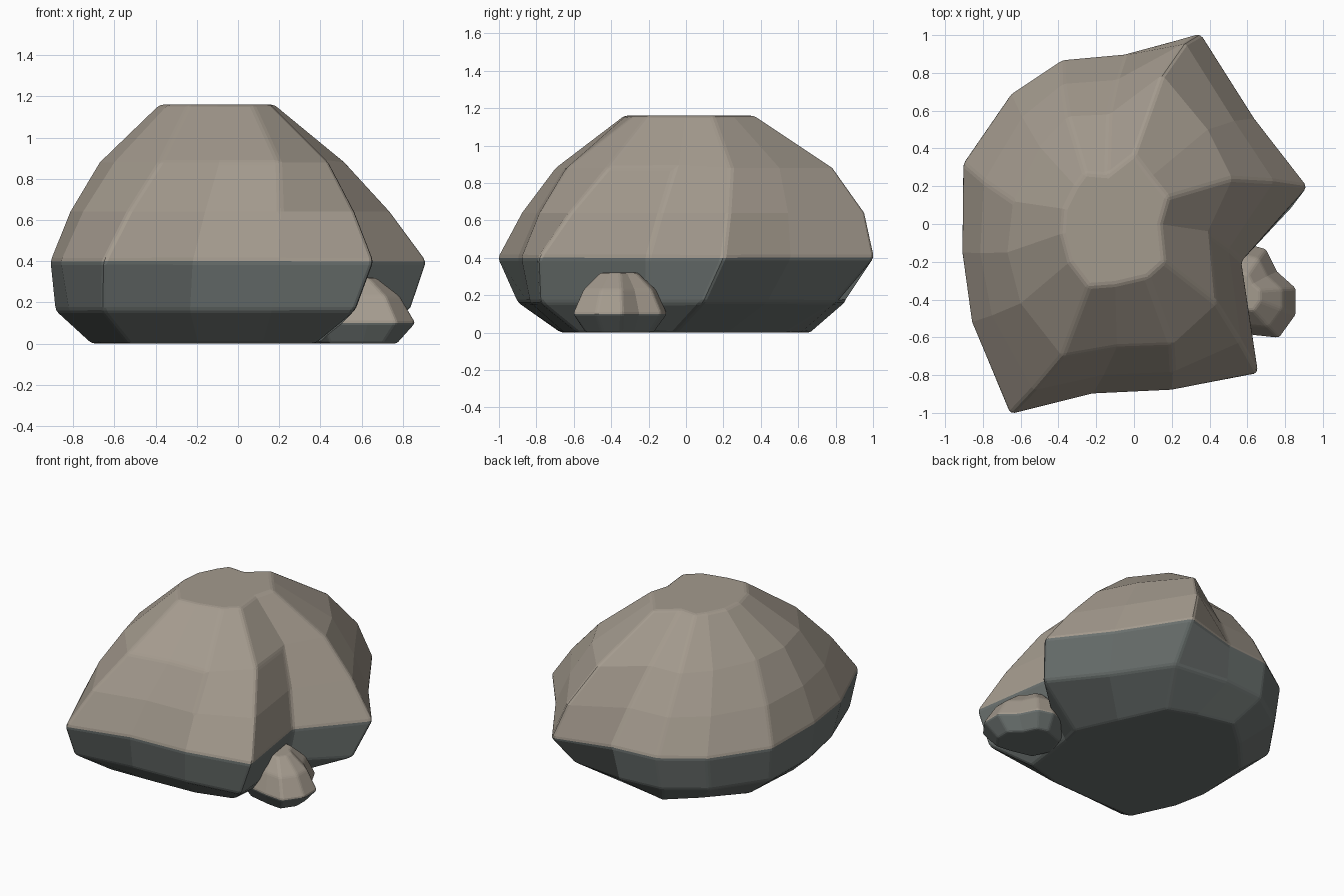
import bpy, bmesh

if "Cube" in bpy.data.objects:
    bpy.data.objects.remove(bpy.data.objects["Cube"])


def material(name, colour):
    m = bpy.data.materials.new(name)
    m.diffuse_color = (*colour, 1)
    m.use_nodes = True
    m.node_tree.nodes["Principled BSDF"].inputs["Base Color"].default_value = m.diffuse_color
    return m


# warm upper stone, dark damp underside
WARM = material("warm_stone", (0.37, 0.325, 0.27))
DARK = material("dark_underside", (0.15, 0.17, 0.163))


def affine(ring, s, dx=0.0, dy=0.0):
    return [(x * s + dx, y * s + dy) for x, y in ring]


def between(a, b, swell):
    return [((p[0] + q[0]) / 2 * swell, (p[1] + q[1]) / 2 * swell) for p, q in zip(a, b)]


def adjusted(ring, changes):
    return [changes.get(i, p) for i, p in enumerate(ring)]


def loft(name, layers, bevel, dark_below):
    # skin stacked rings, cap both ends, soften the edges
    bm = bmesh.new()
    rings = [[bm.verts.new((x, y, z)) for x, y in ring] for z, ring in layers]
    n = len(rings[0])
    for lo, hi in zip(rings, rings[1:]):
        for i in range(n):
            j = (i + 1) % n
            bm.faces.new((lo[i], lo[j], hi[j], hi[i]))
    bm.faces.new(rings[0][::-1])
    bm.faces.new(rings[-1])
    for f in bm.faces:
        f.material_index = int(f.calc_center_median().z < dark_below)
    bmesh.ops.recalc_face_normals(bm, faces=bm.faces[:])
    me = bpy.data.meshes.new(name)
    bm.to_mesh(me)
    bm.free()
    me.materials.append(WARM)
    me.materials.append(DARK)
    ob = bpy.data.objects.new(name, me)
    bpy.context.collection.objects.link(ob)
    mod = ob.modifiers.new("soft_edges", 'BEVEL')
    mod.width = bevel
    mod.segments = 2
    mod.limit_method = 'ANGLE'
    mod.angle_limit = 0.35


# boulder: widest outline, shoulder outline and flat top (clockwise from the back corner)
wide = [(0.355, 1.01), (0.64, 0.56), (0.92, 0.2), (0.57, -0.2), (0.66, -0.79), (0.2, -0.88),
        (-0.22, -0.9), (-0.655, -1.01), (-0.86, -0.52), (-0.91, -0.15),
        (-0.905, 0.32), (-0.65, 0.69), (-0.38, 0.87), (-0.05, 0.9)]
shoulder = [(0.15, 0.79), (0.39, 0.50), (0.52, 0.24), (0.40, -0.06), (0.44, -0.42), (0.2, -0.64),
            (-0.09, -0.65), (-0.38, -0.7), (-0.6, -0.42), (-0.67, -0.15),
            (-0.64, 0.12), (-0.5, 0.41), (-0.35, 0.57), (-0.13, 0.58)]
top = [(0.0, 0.37), (0.09, 0.25), (0.18, 0.14), (0.14, 0.0), (0.16, -0.2), (0.07, -0.28),
       (-0.1, -0.32), (-0.24, -0.33), (-0.34, -0.2), (-0.38, -0.05),
       (-0.37, 0.08), (-0.31, 0.2), (-0.26, 0.27), (-0.14, 0.26)]
base = adjusted(affine(wide, 0.74, -0.03),
                {0: (0.17, 0.54), 1: (0.32, 0.22), 2: (0.45, -0.06), 3: (0.42, -0.2),
                 4: (0.37, -0.58), 7: (-0.53, -0.67), 9: (-0.71, -0.17),
                 10: (-0.68, 0.27), 11: (-0.47, 0.50), 12: (-0.28, 0.67), 13: (-0.02, 0.61)})
skirt = adjusted(affine(wide, 0.945, -0.025),
                 {0: (0.32, 0.80), 1: (0.57, 0.43), 2: (0.84, 0.09), 3: (0.52, -0.2),
                  4: (0.57, -0.78), 7: (-0.66, -0.90), 8: (-0.82, -0.47)})
loft("boulder", [
    (0.0, base), (0.16, skirt), (0.4, wide),
    (0.64, adjusted(between(wide, shoulder, 1.03), {0: (0.27, 0.96)})),
    (0.88, shoulder), (1.16, top)], 0.018, 0.39)

# small stone tucked in the boulder's notch
stone = [(0.76, -0.25), (0.70, -0.13), (0.59, -0.10), (0.40, -0.17), (0.33, -0.36),
         (0.41, -0.54), (0.63, -0.59), (0.77, -0.605), (0.86, -0.48), (0.86, -0.34)]


def about(s, cx):
    return affine(stone, s, cx * (1 - s), -0.36 * (1 - s))


loft("small_stone", [(0.0, about(0.72, 0.54)), (0.1, stone),
                     (0.23, about(0.77, 0.53)), (0.32, about(0.40, 0.54))], 0.012, 0.09)
